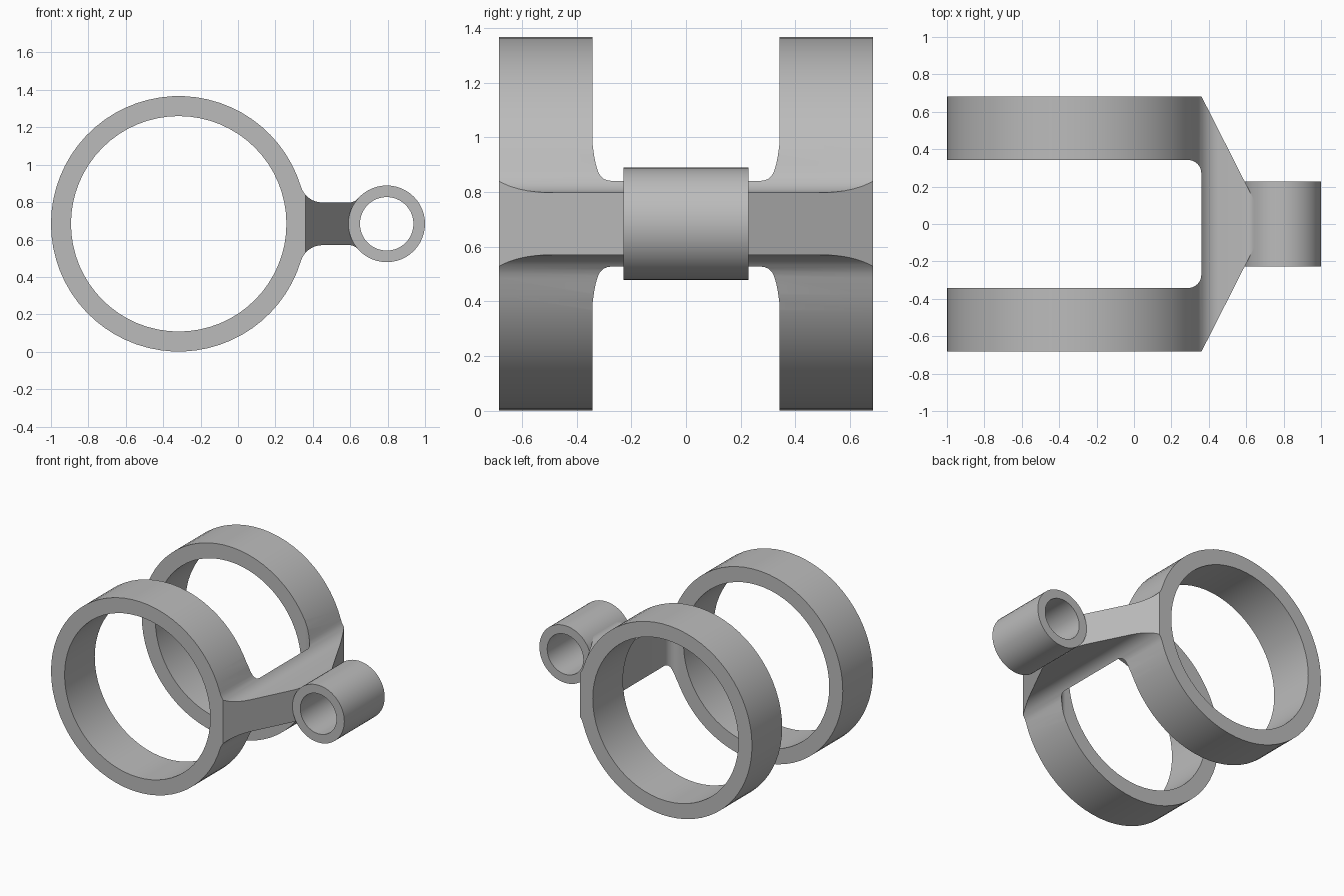
import bpy
import bmesh
from math import atan2, cos, sin, pi, radians, sqrt
from mathutils import Vector

default = bpy.data.objects.get("Cube")
if default:
    bpy.data.objects.remove(default, do_unlink=True)

MID_Z = 0.684
RING_X, RING_R, RING_BORE = -0.317, 0.683, 0.576
TUBE_X, TUBE_R, TUBE_BORE = 0.795, 0.205, 0.143
HALF_Y, SLOT_Y, SLOT_X, TUBE_Y = 0.683, 0.342, 0.36, 0.228
NECK = 0.114

grey = bpy.data.materials.new("plain grey")
grey.use_nodes = True
grey.diffuse_color = (0.5, 0.5, 0.5, 1)
grey.node_tree.nodes["Principled BSDF"].inputs["Base Color"].default_value = (0.5, 0.5, 0.5, 1)


def arc(cx, cy, r, a0, a1, n):
    return [(cx + r * cos(a0 + (a1 - a0) * i / n), cy + r * sin(a0 + (a1 - a0) * i / n))
            for i in range(n + 1)]


def prism(name, points, axis, low, high):
    """Extrude a closed 2D outline along y (outline in x, z) or z (outline in x, y)."""
    bm = bmesh.new()
    place = (lambda p: (p[0], low, p[1])) if axis == "y" else (lambda p: (p[0], p[1], low))
    face = bm.faces.new([bm.verts.new(place(p)) for p in points])
    grown = bmesh.ops.extrude_face_region(bm, geom=[face])["geom"]
    shift = Vector((0, high - low, 0)) if axis == "y" else Vector((0, 0, high - low))
    bmesh.ops.translate(bm, vec=shift, verts=[g for g in grown if isinstance(g, bmesh.types.BMVert)])
    bmesh.ops.recalc_face_normals(bm, faces=bm.faces)
    mesh = bpy.data.meshes.new(name)
    bm.to_mesh(mesh)
    bm.free()
    mesh.materials.append(grey)
    ob = bpy.data.objects.new(name, mesh)
    bpy.context.collection.objects.link(ob)
    return ob


def cylinder(name, x, r, half, n):
    return prism(name, arc(x, MID_Z, r, 0, 2 * pi, n)[:-1], "y", -half, half)


def combine(target, tool, operation):
    mod = target.modifiers.new(operation, "BOOLEAN")
    mod.operation, mod.object, mod.solver = operation, tool, "EXACT"
    bpy.context.view_layer.objects.active = target
    bpy.ops.object.modifier_apply(modifier=mod.name)
    bpy.data.objects.remove(tool, do_unlink=True)


# Side outline: clamp circle flowing through fillets into the neck
def fillet_centre(cx, big, r, side):
    h = NECK + r
    return cx + side * sqrt((big + r) ** 2 - h * h), h


f1, f2 = 0.12, 0.06
x1, h1 = fillet_centre(RING_X, RING_R, f1, 1)
x2, h2 = fillet_centre(TUBE_X, TUBE_R, f2, -1)
ring_angle = atan2(h1, x1 - RING_X)
tube_angle = atan2(-h2, x2 - TUBE_X) + pi
upper = arc(x2, h2, f2, tube_angle - pi if tube_angle > pi else tube_angle, -pi / 2, 6)
upper = arc(x2, h2, f2, atan2(-h2, TUBE_X - x2), -pi / 2, 6)
upper += arc(x1, h1, f1, -pi / 2, ring_angle - pi, 8)
upper += arc(RING_X, 0, RING_R, ring_angle, pi, 30)[1:]
upper = [(0.70, 0.08)] + upper
outline = upper + [(x, -z) for x, z in reversed(upper[:-1])]
body = prism("twin_ring_bracket", [(x, z + MID_Z) for x, z in outline], "y", -HALF_Y, HALF_Y)

# Plan outline: two arms, rounded slot between them, tapered nose
corner = 0.07
half_plan = [(0.69, 0.033), (SLOT_X, HALF_Y + 0.001), (SLOT_X, 0.8), (-1.1, 0.8), (-1.1, SLOT_Y)]
half_plan += arc(SLOT_X - corner, SLOT_Y - corner, corner, pi / 2, 0, 8)
plan = half_plan + [(x, -y) for x, y in reversed(half_plan)]
combine(body, prism("plan_cutter", plan, "z", -0.2, 1.6), "INTERSECT")

# Large bores, hinge tube and its bore
combine(body, cylinder("ring_bore", RING_X, RING_BORE, 0.9, 64), "DIFFERENCE")
combine(body, cylinder("hinge_tube", TUBE_X, TUBE_R, TUBE_Y, 48), "UNION")
combine(body, cylinder("hinge_bore", TUBE_X, TUBE_BORE, 0.9, 48), "DIFFERENCE")

# Smooth curved walls, crisp edges
bpy.ops.object.select_all(action="DESELECT")
body.select_set(True)
bpy.context.view_layer.objects.active = body
bpy.ops.object.shade_smooth_by_angle(angle=radians(25))
